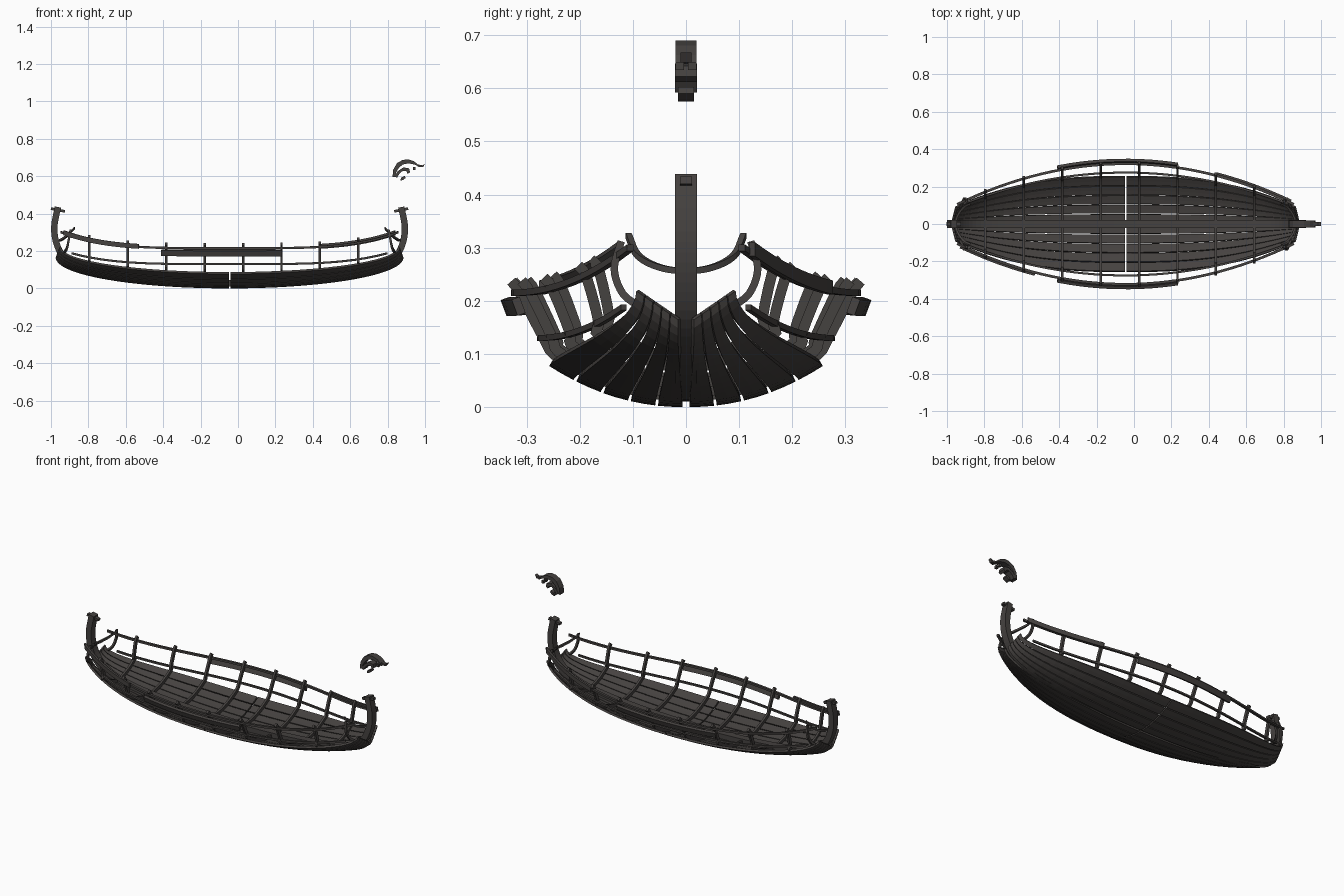
import bpy, bmesh
from math import sin, cos, pi
from mathutils import Vector

cube = bpy.data.objects.get("Cube")
if cube:
    bpy.data.objects.remove(cube)

wood = bpy.data.materials.new("dark wood")
wood.use_nodes = True
colour = (0.06, 0.054, 0.051, 1)
wood.diffuse_color = colour
wood.node_tree.nodes["Principled BSDF"].inputs["Base Color"].default_value = colour

MID = -0.045          # hull centre along x
X, Y, Z = Vector((1, 0, 0)), Vector((0, 1, 0)), Vector((0, 0, 1))


def finish(name, bm):
    bmesh.ops.recalc_face_normals(bm, faces=bm.faces)
    mesh = bpy.data.meshes.new(name)
    bm.to_mesh(mesh)
    bm.free()
    mesh.materials.append(wood)
    obj = bpy.data.objects.new(name, mesh)
    bpy.context.collection.objects.link(obj)
    return obj


def smooth(points, steps=5):
    """Catmull-Rom curve through the points."""
    p = [Vector(q) for q in points]
    p = [2 * p[0] - p[1]] + p + [2 * p[-1] - p[-2]]
    out = []
    for a, b, c, d in zip(p, p[1:], p[2:], p[3:]):
        for k in range(steps):
            t = k / steps
            out.append(0.5 * (2 * b + (c - a) * t + (2 * a - 5 * b + 4 * c - d) * t * t
                              + (3 * b - a - 3 * c + d) * t ** 3))
    return out + [p[-2]]


def sweep(name, path, side, width, depth):
    """Rectangular bar along a path; width runs along the side vector."""
    bm = bmesh.new()
    rings = []
    path = [Vector(q) for q in path]
    for i, p in enumerate(path):
        tangent = path[min(i + 1, len(path) - 1)] - path[max(i - 1, 0)]
        across = tangent.cross(side).normalized() * depth / 2
        s = side * width / 2
        rings.append([bm.verts.new(q) for q in
                      (p + s + across, p - s + across, p - s - across, p + s - across)])
    for a, b in zip(rings, rings[1:]):
        for k in range(4):
            bm.faces.new((a[k], a[(k + 1) % 4], b[(k + 1) % 4], b[k]))
    bm.faces.new(rings[0])
    bm.faces.new(rings[-1])
    return finish(name, bm)


def plate(name, outline, width):
    """Profile in x and z, extruded evenly about y = 0."""
    bm = bmesh.new()
    face = bm.faces.new([bm.verts.new((x, -width / 2, z)) for x, z in outline])
    new = bmesh.ops.extrude_face_region(bm, geom=[face])["geom"]
    bmesh.ops.translate(bm, vec=(0, width, 0),
                        verts=[v for v in new if isinstance(v, bmesh.types.BMVert)])
    return finish(name, bm)


def hull(v, a):
    """Hull surface: v from keel to top plank, a from midship to the end."""
    f, g = abs(sin(a)) ** 2.6, 1 - cos(a)
    y0, z0 = 0.004 + 0.253 * v, 0.006 + 0.078 * v ** 2.1
    y1, z1 = 0.012 + 0.08 * v, 0.165 + 0.055 * v
    return Vector((MID + (0.925 - 0.02 * v) * sin(a), y0 + (y1 - y0) * f, z0 + (z1 - z0) * g))


def rail(x, inner, outer, low, rise, sign):
    t = abs(x - MID) / 0.9
    return Vector((x, sign * (inner + (outer - inner) * (1 - t * t)), low + rise * t ** 4))


def gunwale(x, sign):
    return rail(x, 0.105, 0.322, 0.215, 0.085, sign)


def stringer(x, sign):
    return rail(x, 0.095, 0.275, 0.13, 0.075, sign)


def span(x0, x1, n):
    return [x0 + (x1 - x0) * k / n for k in range(n + 1)]


# Hull planks, in fore and aft halves on both sides
PLANKS = 5
for sign, side_name in ((1, "back"), (-1, "front")):
    for end, end_name in ((1, "fore"), (-1, "aft")):
        for i in range(PLANKS):
            bm = bmesh.new()
            rows = []
            for a in span(0.004, pi / 2, 18):
                row = []
                for v in span((i + 0.05) / PLANKS, (i + 0.95) / PLANKS, 2):
                    p = hull(v, a)
                    row.append(bm.verts.new((MID + end * (p.x - MID), sign * p.y, p.z)))
                rows.append(row)
            for r, s in zip(rows, rows[1:]):
                for k in range(2):
                    bm.faces.new((r[k], r[k + 1], s[k + 1], s[k]))
            plank = finish(f"{side_name}_{end_name}_plank_{i + 1}", bm)
            mod = plank.modifiers.new("thickness", "SOLIDIFY")
            mod.thickness = 0.012
            mod.offset = 0

# Keel sweeping up into both end posts
half = [(0.3, 0.033), (0.6, 0.057), (0.78, 0.095), (0.88, 0.16),
        (0.925, 0.24), (0.937, 0.33), (0.918, 0.435)]
keel = [(MID - d, 0, z) for d, z in reversed(half)] + [(MID, 0, 0.027)]
keel += [(MID + d, 0, z) for d, z in half]
sweep("keel_and_end_posts", smooth(keel), Y, 0.042, 0.034)

# Pegs through the post tops and curved braces behind them
for end, name in ((1, "fore"), (-1, "aft")):
    sweep(name + "_post_peg", [(MID + end * 0.955, 0, 0.427), (MID + end * 0.88, 0, 0.412)],
          Y, 0.022, 0.014)
    brace = [(MID + end * d, s * y, z) for s, d, y, z in
             ((-1, 0.83, 0.108, 0.322), (-1, 0.865, 0.09, 0.285), (-1, 0.895, 0.05, 0.263),
              (1, 0.91, 0, 0.256), (1, 0.895, 0.05, 0.263), (1, 0.865, 0.09, 0.285),
              (1, 0.83, 0.108, 0.322))]
    sweep(name + "_brace", smooth(brace), Z, 0.012, 0.012)

# Rails and outer boards
for sign, name in ((1, "back"), (-1, "front")):
    xs = span(MID - 0.9, MID + 0.9, 32)
    sweep(name + "_gunwale", [gunwale(x, sign) for x in xs], Z, 0.012, 0.014)
    sweep(name + "_stringer", [stringer(x, sign) for x in xs[1:-1]], Z, 0.011, 0.011)
    sweep(name + "_middle_board",
          [gunwale(x, sign) + Vector((0, sign * 0.014, -0.026)) for x in span(-0.41, 0.235, 10)],
          Vector((0, sign * 0.35, 0.94)), 0.032, 0.016)
for sign, x0, x1, name in ((-1, -0.93, -0.53, "front_aft_board"), (1, 0.44, 0.84, "back_fore_board")):
    sweep(name, [gunwale(x, sign) + Vector((0, sign * 0.012, 0.003)) for x in span(x0, x1, 10)],
          Z, 0.026, 0.012)

# Ribs crossing the hull from rail to rail
for n in range(8):
    x = -0.795 + 0.2055 * n
    t = (x - MID) / 0.925
    a = abs(t) * (1 + 0.25 * t * t)
    for _ in range(4):                      # refine so the rib lies at x
        a -= (sin(a) - abs(t)) / max(cos(a), 0.1)
    arm = []
    for v in span(0.1, 1, 4):
        p = hull(v, a)
        arm.append(Vector((x, p.y - 0.008 * v, p.z + 0.015)))
    arm += [stringer(x, 1) - Y * 0.006, gunwale(x, 1) - Y * 0.008,
            gunwale(x, 1) + Vector((0, 0.008, 0.022))]
    path = [Vector((x, -p.y, p.z)) for p in reversed(arm)] + arm
    sweep(f"rib_{n + 1}", smooth(path, 3), X, 0.013, 0.02)

# Short end ribs joining the rails to the plank tips
for end in (1, -1):
    for sign in (1, -1):
        pts = [(MID + end * d, sign * y, z) for d, y, z in
               ((0.85, 0.122, 0.312), (0.86, 0.135, 0.26), (0.87, 0.12, 0.215), (0.885, 0.09, 0.19))]
        sweep(f"end_rib_{end}_{sign}", smooth(pts), X, 0.012, 0.014)

# Floating carved head: crest, beak, jaw and small pieces
plate("head_crest", [(0.826, 0.595), (0.83, 0.635), (0.85, 0.67), (0.88, 0.687), (0.91, 0.69),
                     (0.94, 0.68), (0.962, 0.663), (0.97, 0.648), (0.945, 0.662), (0.91, 0.669),
                     (0.88, 0.662), (0.86, 0.645), (0.845, 0.62), (0.84, 0.597)], 0.04)
plate("head_beak", [(0.96, 0.664), (0.985, 0.658), (1.0, 0.667), (0.99, 0.648), (0.968, 0.648)], 0.02)
plate("head_jaw", [(0.835, 0.6), (0.855, 0.628), (0.885, 0.647), (0.915, 0.642), (0.92, 0.622),
                   (0.908, 0.612), (0.9, 0.628), (0.88, 0.628), (0.862, 0.612), (0.85, 0.592)], 0.042)
plate("head_tongue", [(0.868, 0.575), (0.872, 0.592), (0.892, 0.602), (0.896, 0.59), (0.882, 0.58)], 0.03)
for sign in (1, -1):
    sweep(f"head_eye_{sign}", [(0.935, sign * 0.012, 0.642), (0.95, sign * 0.012, 0.642)], Y, 0.016, 0.016)
